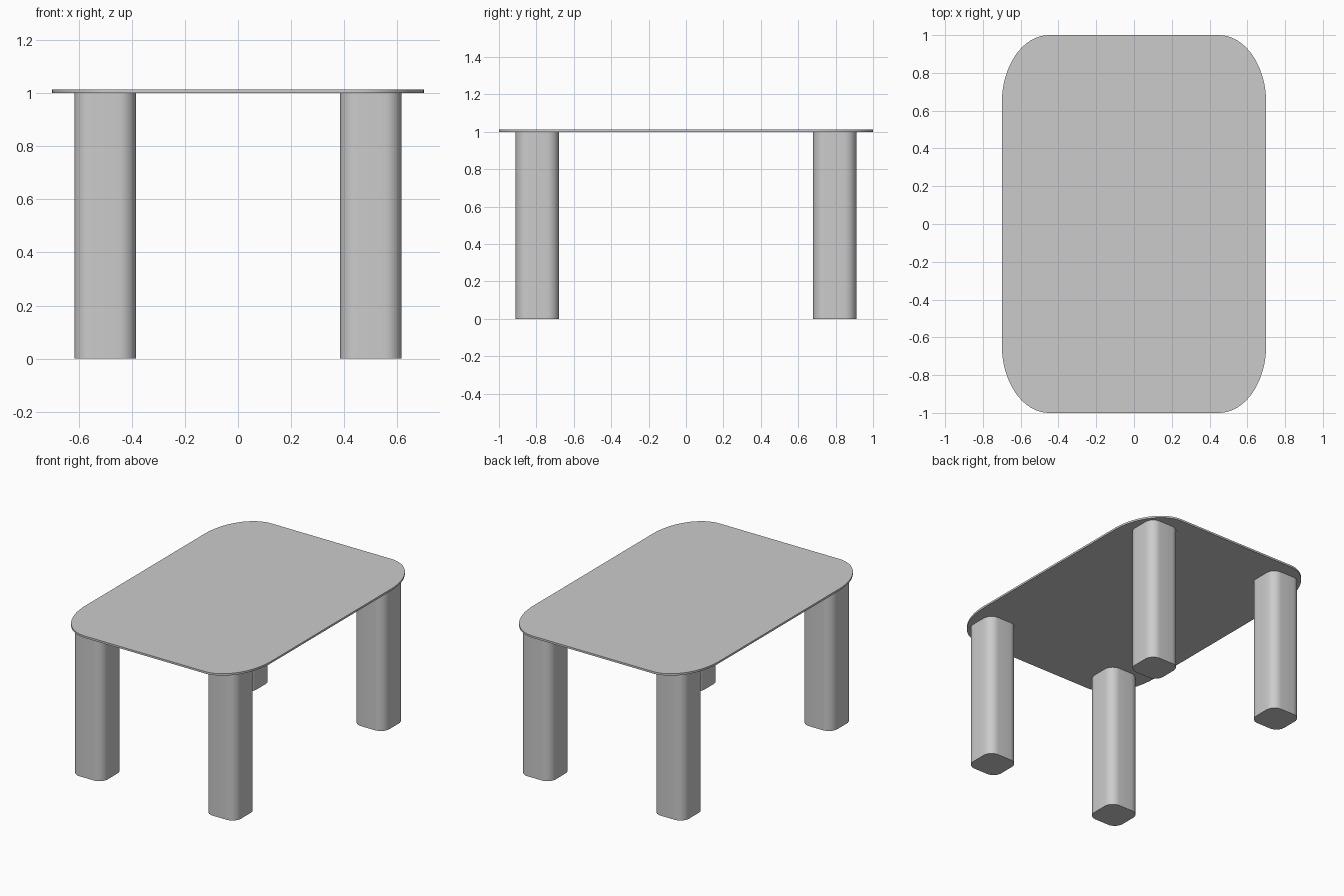
import bpy, bmesh, math

cube = bpy.data.objects.get("Cube")
if cube:
    bpy.data.objects.remove(cube, do_unlink=True)

grey = bpy.data.materials.new("light_grey")
grey.use_nodes = True
colour = (0.6, 0.6, 0.6, 1)
grey.diffuse_color = colour
grey.node_tree.nodes["Principled BSDF"].inputs["Base Color"].default_value = colour


def rounded_slab(name, centre, half, radius, z_low, z_high, steps):
    """Upright prism whose outline is a rectangle with elliptical corners."""
    bm = bmesh.new()
    ring = []
    for quarter, (sx, sy) in enumerate([(1, 1), (-1, 1), (-1, -1), (1, -1)]):
        for i in range(steps + 1):
            a = (quarter + i / steps) * math.pi / 2
            x = centre[0] + sx * (half[0] - radius[0]) + radius[0] * math.cos(a)
            y = centre[1] + sy * (half[1] - radius[1]) + radius[1] * math.sin(a)
            ring.append(bm.verts.new((x, y, z_low)))
    base = bm.faces.new(ring)
    top = bmesh.ops.extrude_face_region(bm, geom=[base], use_keep_orig=True)["geom"]
    for v in top:
        if isinstance(v, bmesh.types.BMVert):
            v.co.z = z_high
    bmesh.ops.recalc_face_normals(bm, faces=bm.faces)
    mesh = bpy.data.meshes.new(name)
    bm.to_mesh(mesh)
    bm.free()
    mesh.materials.append(grey)
    obj = bpy.data.objects.new(name, mesh)
    bpy.context.collection.objects.link(obj)
    bpy.ops.object.select_all(action="DESELECT")
    obj.select_set(True)
    bpy.context.view_layer.objects.active = obj
    bpy.ops.object.shade_smooth_by_angle(angle=math.radians(30))
    return obj


# Thin top with wide rounded corners
rounded_slab("table_top", (0, 0), (0.7, 1.0), (0.25, 0.36), 1.0, 1.013, 16)

# Four thick rounded-square legs
for end, sy in (("front", -1), ("back", 1)):
    for side, sx in (("left", 1), ("right", -1)):
        rounded_slab(f"{end}_{side}_leg", (sx * 0.5, sy * 0.795),
                     (0.116, 0.116), (0.065, 0.065), 0, 1.0, 8)
